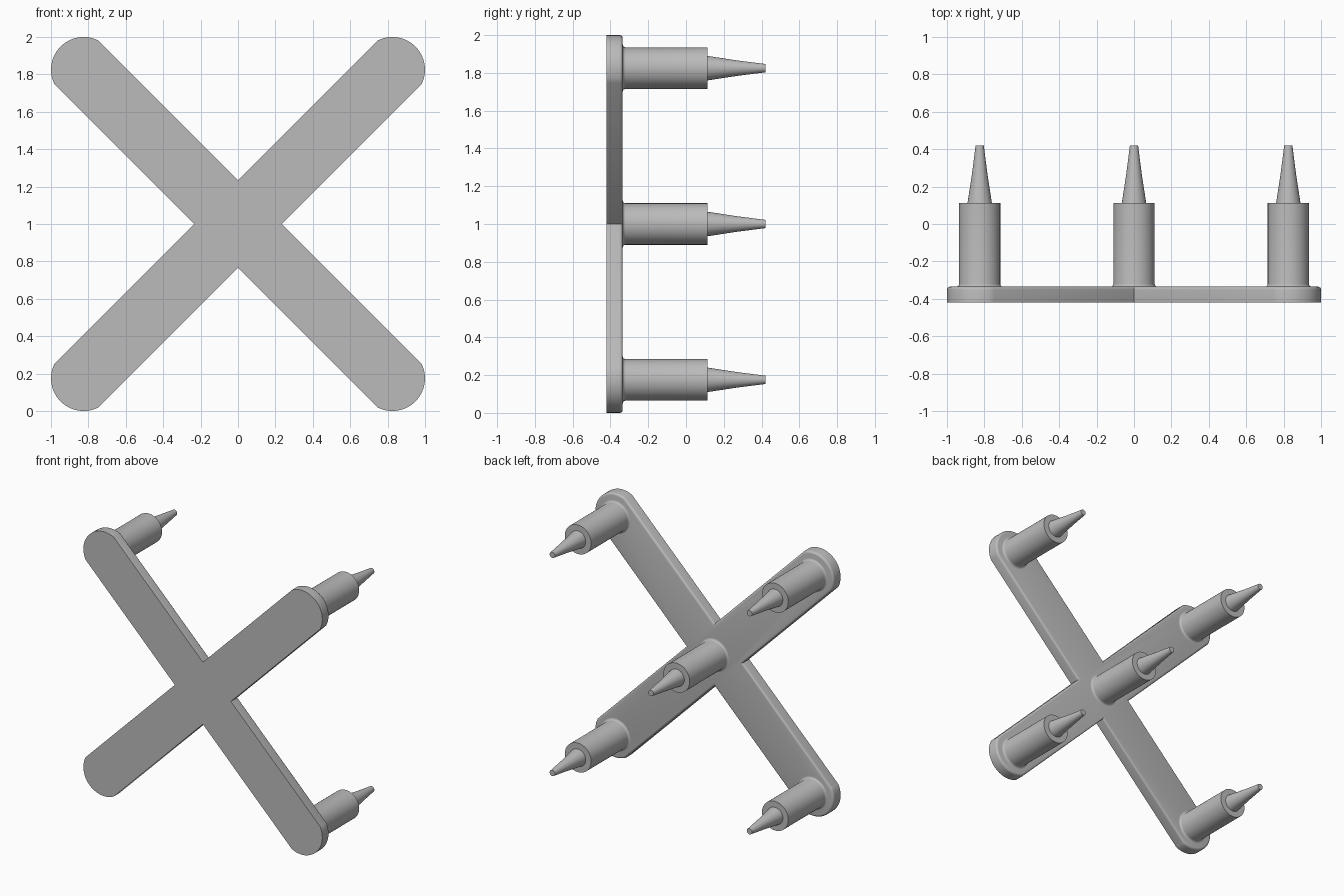
import bpy, bmesh, math
from mathutils import Vector

FRONT, BACK, TIP = -0.42, -0.335, 0.42   # depths along y
HALF_W, END_R, REACH = 0.166, 0.175, 0.825

cube = bpy.data.objects.get("Cube")
if cube:
    bpy.data.objects.remove(cube, do_unlink=True)

grey = bpy.data.materials.new("plain_grey")
grey.use_nodes = True
colour = (0.5, 0.5, 0.5, 1)
grey.diffuse_color = colour
grey.node_tree.nodes["Principled BSDF"].inputs["Base Color"].default_value = colour


def finish(bm, name, angle):
    bmesh.ops.recalc_face_normals(bm, faces=bm.faces)
    mesh = bpy.data.meshes.new(name)
    bm.to_mesh(mesh)
    bm.free()
    mesh.materials.append(grey)
    ob = bpy.data.objects.new(name, mesh)
    bpy.context.collection.objects.link(ob)
    bpy.ops.object.select_all(action="DESELECT")
    ob.select_set(True)
    bpy.context.view_layer.objects.active = ob
    bpy.ops.object.shade_smooth_by_angle(angle=math.radians(angle))
    return ob


# Cross plate: four arms with rounded ends, back rim rounded over
def cross_plate():
    bm = bmesh.new()
    outline = []
    spread = math.asin(HALF_W / END_R)
    steps = 16
    for arm in range(4):
        a = math.radians(45 + 90 * arm)
        for i in range(steps + 1):
            t = a - spread + 2 * spread * i / steps
            mid = Vector((math.cos(a), math.sin(a))) * REACH * math.sqrt(2)
            outline.append(mid + Vector((math.cos(t), math.sin(t))) * END_R)
        c = a + math.pi / 4
        outline.append(Vector((math.cos(c), math.sin(c))) * HALF_W * math.sqrt(2))
    face = bm.faces.new([bm.verts.new((p.x, FRONT, p.y + 1)) for p in outline])
    out = bmesh.ops.extrude_face_region(bm, geom=[face], use_keep_orig=True)
    verts = [g for g in out["geom"] if isinstance(g, bmesh.types.BMVert)]
    bmesh.ops.translate(bm, verts=verts, vec=(0, BACK - FRONT, 0))
    rim = [e for e in bm.edges if all(v in verts for v in e.verts)]
    bmesh.ops.bevel(bm, geom=rim, offset=0.016, segments=4, profile=0.5,
                    affect="EDGES")
    return finish(bm, "cross_plate", 28)


# Peg: fillet at the foot, round post, shoulder and tapered tip, turned about y
def peg(name, x, z, sides=64):
    r, fillet = 0.11, 0.015
    profile = [(r + fillet - fillet * math.sin(t), BACK + fillet - fillet * math.cos(t))
               for t in (math.pi / 8 * i for i in range(5))]
    profile += [(r, 0.113), (0.065, 0.113), (0.041, 0.27), (0.022, TIP), (0, TIP)]
    bm = bmesh.new()
    pts = [bm.verts.new((x + q, y, z)) for q, y in profile]
    edges = [bm.edges.new(pair) for pair in zip(pts, pts[1:])]
    bmesh.ops.spin(bm, geom=pts + edges, cent=(x, 0, z), axis=(0, 1, 0),
                   angle=2 * math.pi, steps=sides)
    bmesh.ops.remove_doubles(bm, verts=bm.verts, dist=0.0002)
    return finish(bm, name, 30)


cross_plate()
peg("centre_peg", 0, 1)
for side, sx in (("left", 1), ("right", -1)):
    for level, sz in (("upper", 1), ("lower", -1)):
        peg(f"{level}_{side}_peg", sx * REACH, 1 + sz * REACH)
